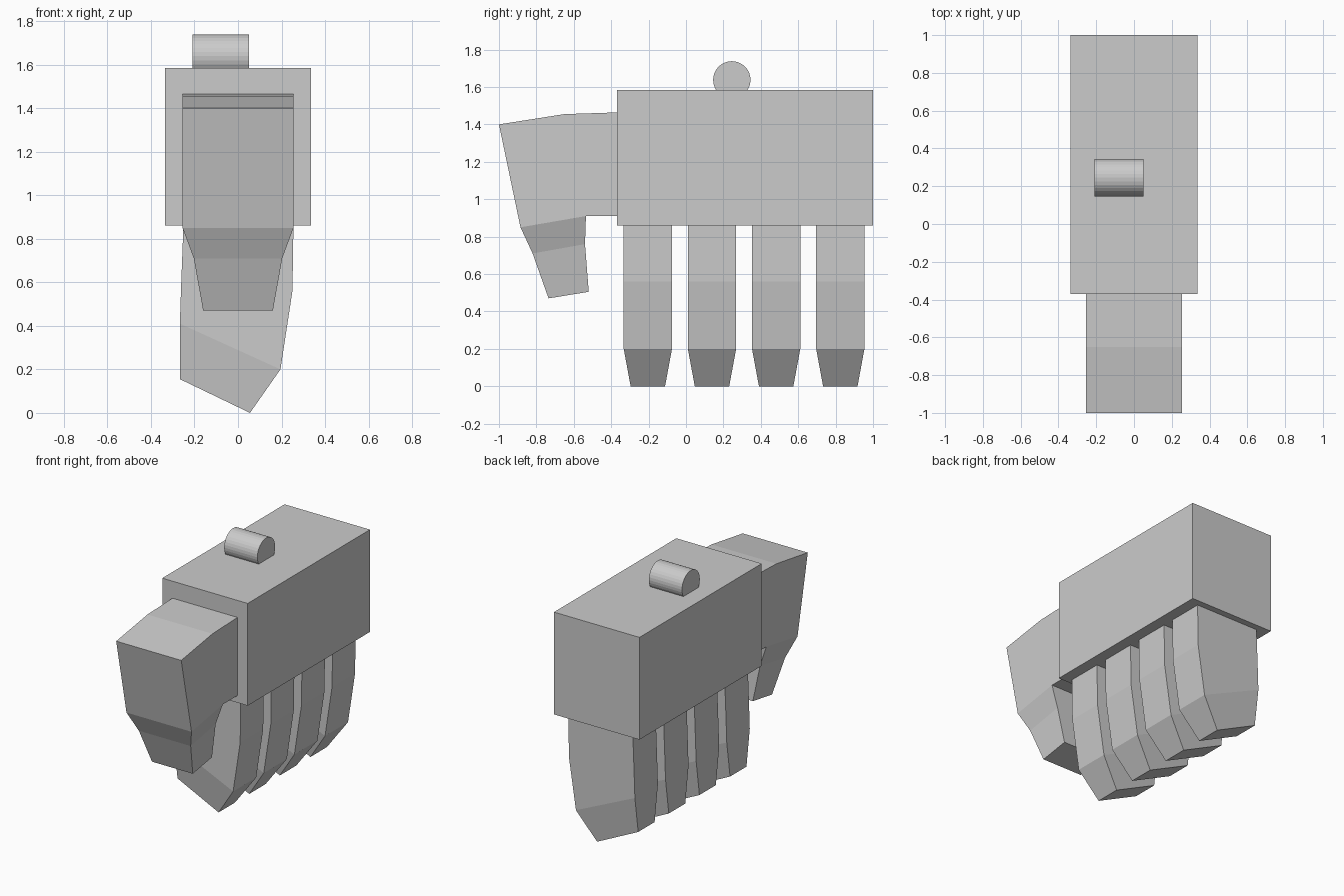
import bpy
import bmesh
import math
from mathutils import Matrix

cube = bpy.data.objects.get("Cube")
if cube:
    bpy.data.objects.remove(cube, do_unlink=True)

grey = bpy.data.materials.new("plain_grey")
grey.use_nodes = True
GREY = (0.6, 0.6, 0.6, 1)
grey.diffuse_color = GREY
grey.node_tree.nodes["Principled BSDF"].inputs["Base Color"].default_value = GREY


def add_object(name, bm):
    """Turn a bmesh into a grey, flat-shaded object."""
    bmesh.ops.recalc_face_normals(bm, faces=bm.faces)
    mesh = bpy.data.meshes.new(name)
    bm.to_mesh(mesh)
    bm.free()
    mesh.materials.append(grey)
    obj = bpy.data.objects.new(name, mesh)
    bpy.context.collection.objects.link(obj)
    return obj


def loft(name, sections, place):
    """Skin four-sided sections: two profile points and a half width each."""
    bm = bmesh.new()
    rings = []
    for a, b, half in sections:
        corners = [(a, -half), (a, half), (b, half), (b, -half)]
        rings.append([bm.verts.new(place(p, w)) for p, w in corners])
    for low, high in zip(rings, rings[1:]):
        for i in range(4):
            j = (i + 1) % 4
            bm.faces.new((low[i], low[j], high[j], high[i]))
    bm.faces.new(rings[0])
    bm.faces.new(rings[-1])
    return add_object(name, bm)


# Palm block
bm = bmesh.new()
bmesh.ops.create_cube(bm, size=1, matrix=Matrix.Translation((0, 0.315, 1.222))
                      @ Matrix.Diagonal((0.67, 1.37, 0.725, 1)))
add_object("palm", bm)

# Knob: round bar lying across the top of the palm
bm = bmesh.new()
bmesh.ops.create_cone(bm, cap_ends=True, segments=32, radius1=0.1, radius2=0.1,
                      depth=0.26, matrix=Matrix.Translation((-0.08, 0.245, 1.638))
                      @ Matrix.Rotation(math.pi / 2, 4, "Y"))
add_object("knob", bm)

# Four curled fingers: profile in x and z, width along y
finger = [
    ((-0.25, 0.88), (0.255, 0.88), 0.129),
    ((-0.262, 0.56), (0.25, 0.56), 0.129),
    ((-0.267, 0.41), (0.195, 0.2), 0.129),
    ((-0.267, 0.155), (0.055, 0), 0.092),
]
for n in range(4):
    y = -0.204 + 0.343 * n
    loft(f"finger_{n + 1}", finger, lambda p, w: (p[0], y + w, p[1]))

# Thumb: profile in y and z, width along x
thumb_base = [
    ((-0.34, 1.465), (-0.34, 0.91), 0.255),
    ((-0.65, 1.455), (-0.535, 0.91), 0.255),
    ((-1, 1.4), (-0.885, 0.85), 0.255),
]
thumb_tip = [
    ((-0.885, 0.85), (-0.535, 0.91), 0.255),
    ((-0.82, 0.71), (-0.54, 0.76), 0.203),
    ((-0.735, 0.47), (-0.52, 0.505), 0.16),
]
for name, sections in (("thumb_base", thumb_base), ("thumb_tip", thumb_tip)):
    loft(name, sections, lambda p, w: (w, p[0], p[1]))
